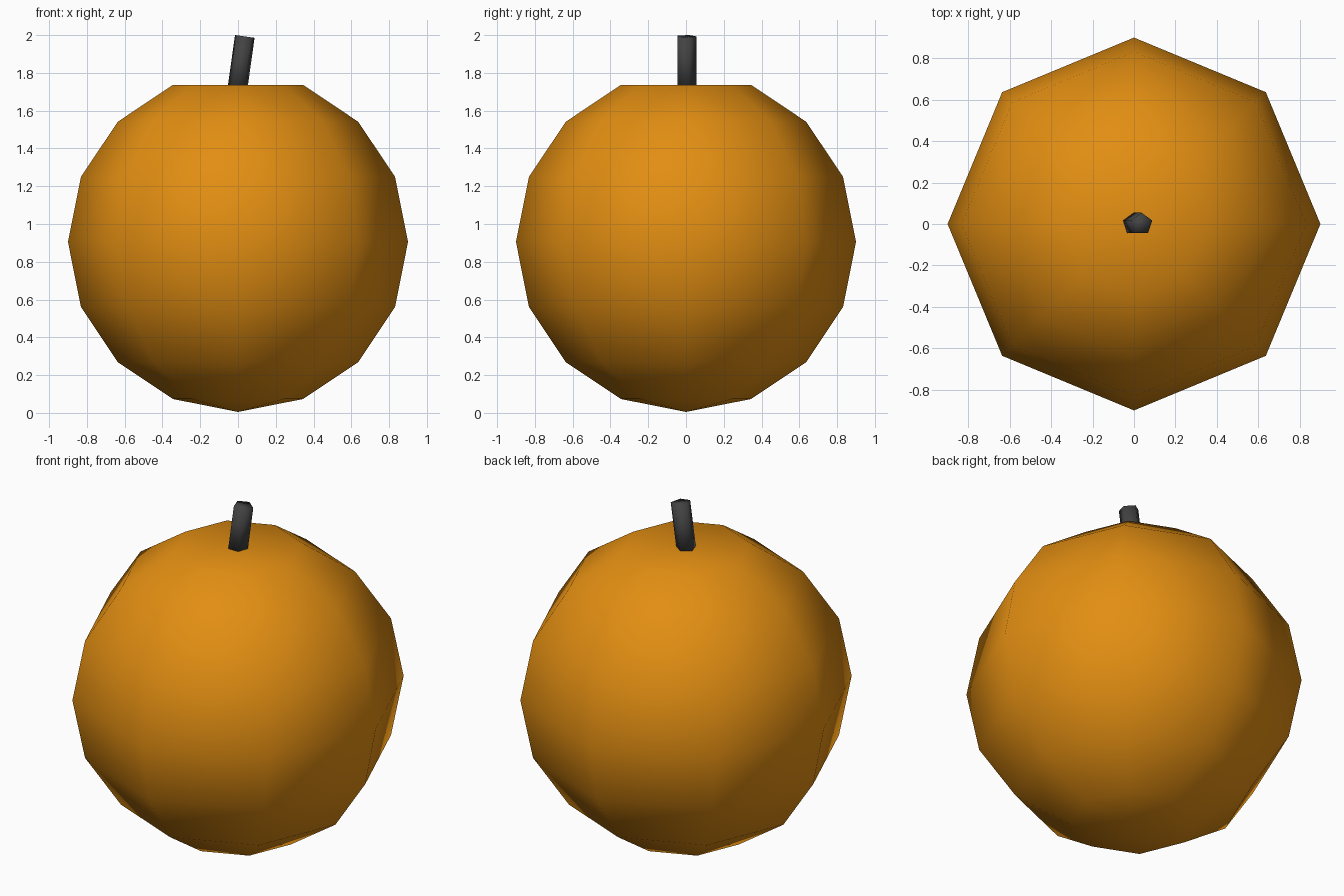
import bpy, bmesh, math
from mathutils import Matrix

if "Cube" in bpy.data.objects:
    bpy.data.objects.remove(bpy.data.objects["Cube"])


def material(name, rgb):
    m = bpy.data.materials.new(name)
    m.diffuse_color = (*rgb, 1)
    m.use_nodes = True
    m.node_tree.nodes["Principled BSDF"].inputs["Base Color"].default_value = m.diffuse_color
    return m


def make_object(name, bm, mat):
    bmesh.ops.recalc_face_normals(bm, faces=bm.faces)
    for f in bm.faces:
        f.smooth = True
    me = bpy.data.meshes.new(name)
    bm.to_mesh(me)
    bm.free()
    me.materials.append(mat)
    ob = bpy.data.objects.new(name, me)
    bpy.context.collection.objects.link(ob)
    return ob


R = 0.9
CENTRE_Z = 0.905

# Fruit body: low-poly sphere with its top pole pushed flat
bm = bmesh.new()
bmesh.ops.create_uvsphere(bm, u_segments=8, v_segments=8, radius=R)
flat_z = R * math.cos(math.pi / 8)
for v in bm.verts:
    v.co.z = min(v.co.z, flat_z) + CENTRE_Z
make_object("fruit_body", bm, material("orange", (0.76, 0.27, 0.006)))

# Stem: five-sided cylinder leaning towards +x
bm = bmesh.new()
length = 0.3
tilt = Matrix.Rotation(math.radians(8), 4, 'Y')
top_centre = Matrix.Translation((0.036, 0, 1.993))
bmesh.ops.create_cone(bm, cap_ends=True, segments=5, radius1=0.055, radius2=0.055,
                      depth=length,
                      matrix=top_centre @ tilt @ Matrix.Translation((0, 0, -length / 2)))
make_object("stem", bm, material("dark grey", (0.055, 0.055, 0.055)))
